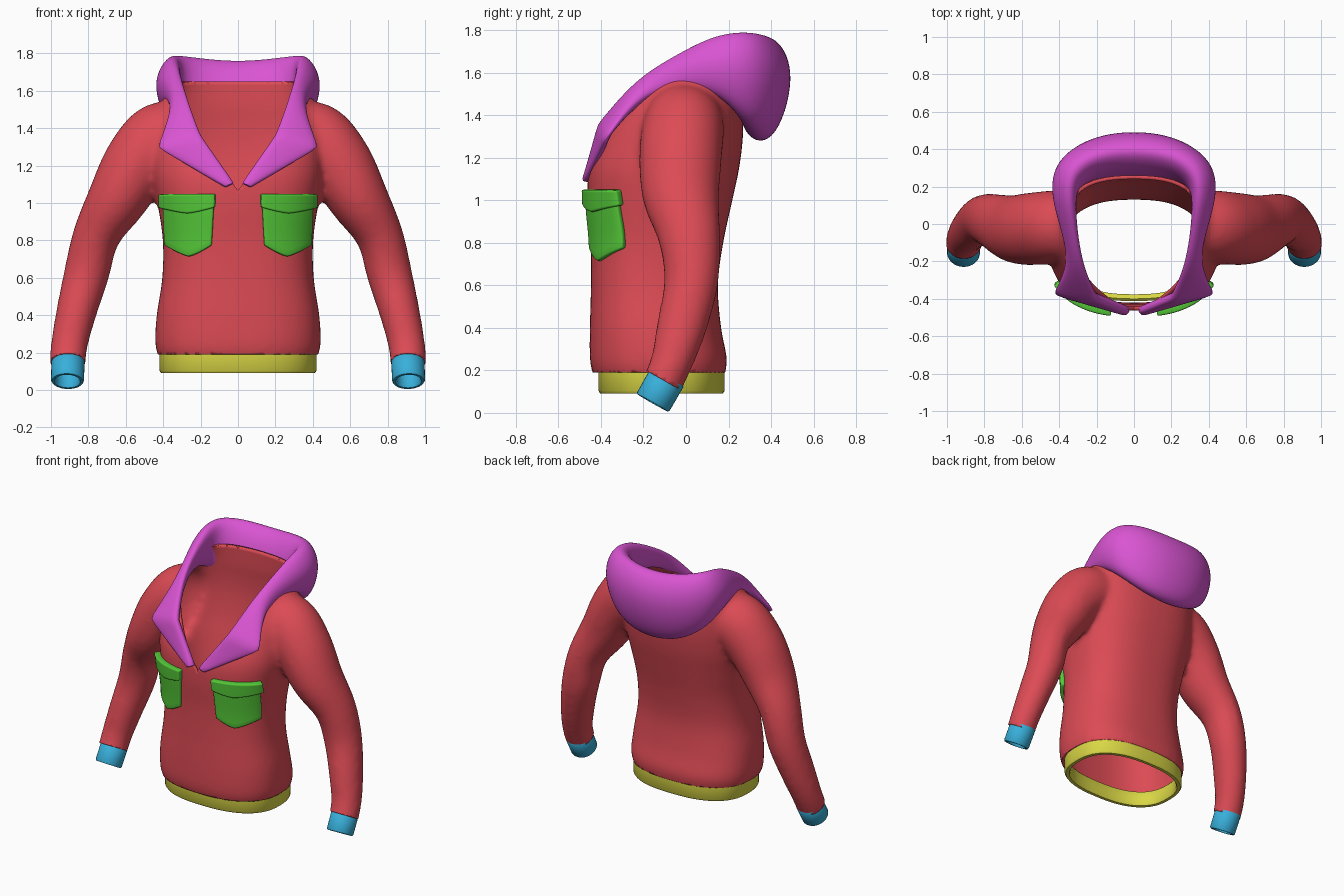
import bpy, bmesh
from math import cos, sin, pi, radians
from mathutils import Vector as V

if "Cube" in bpy.data.objects:
    bpy.data.objects.remove(bpy.data.objects["Cube"])

def material(name, rgb):
    m = bpy.data.materials.new(name)
    m.diffuse_color = (*rgb, 1)
    m.use_nodes = True
    m.node_tree.nodes["Principled BSDF"].inputs["Base Color"].default_value = m.diffuse_color
    return m

RED = material("red", (0.72, 0.07, 0.09))
PINK = material("magenta", (0.70, 0.09, 0.65))
GREEN = material("green", (0.09, 0.58, 0.04))
BLUE = material("blue", (0.04, 0.43, 0.70))
YELLOW = material("yellow", (0.70, 0.68, 0.06))

def make(name, bm, mat, angle=50):
    me = bpy.data.meshes.new(name)
    bm.to_mesh(me)
    bm.free()
    ob = bpy.data.objects.new(name, me)
    bpy.context.collection.objects.link(ob)
    me.materials.append(mat)
    for p in me.polygons:
        p.use_smooth = True
    if angle:
        bpy.ops.object.select_all(action='DESELECT')
        bpy.context.view_layer.objects.active = ob
        ob.select_set(True)
        bpy.ops.object.shade_smooth_by_angle(angle=radians(angle))
    return ob

def spline(rows, n=6):
    """Catmull-Rom through rows of numbers."""
    out = []
    for i in range(len(rows) - 1):
        a, b, c, d = (rows[max(0, min(len(rows) - 1, k))] for k in range(i - 1, i + 3))
        for j in range(n):
            t = j / n
            out.append([0.5 * (2 * q + (r - p) * t + (2 * p - 5 * q + 4 * r - s) * t * t
                        + (3 * q - p - 3 * r + s) * t ** 3) for p, q, r, s in zip(a, b, c, d)])
    return out + [list(rows[-1])]

def loft(bm, rings, loop=False):
    vs = [[bm.verts.new(p) for p in r] for r in rings]
    n = len(vs[0])
    faces = []
    for i in range(len(vs) if loop else len(vs) - 1):
        a, b = vs[i], vs[(i + 1) % len(vs)]
        faces += [bm.faces.new((a[k], a[(k + 1) % n], b[(k + 1) % n], b[k])) for k in range(n)]
    if not loop:
        faces += [bm.faces.new(vs[0]), bm.faces.new(vs[-1])]
    bmesh.ops.recalc_face_normals(bm, faces=faces)
    return vs

def power(c, e):
    return (1 if c >= 0 else -1) * abs(c) ** e

def oval(z, hw, yf, yb, n=64):
    return [(hw * power(cos(2 * pi * k / n), .8),
             (yf + yb) / 2 + (yb - yf) / 2 * power(sin(2 * pi * k / n), .8), z) for k in range(n)]

def circle(c, axis, rs, ry, n=32):
    side = axis.cross(V((0, 1, 0))).normalized()
    up = side.cross(axis).normalized()
    return [c + side * rs * cos(2 * pi * k / n) + up * ry * sin(2 * pi * k / n) for k in range(n)]

# torso: height, half width, front y, back y
torso = spline([(.10, .39, -.40, .16), (.19, .43, -.44, .185), (.26, .442, -.452, .192),
                (.4, .435, -.452, .165), (.6, .405, -.447, .15), (.8, .402, -.448, .175),
                (1.0, .43, -.462, .218), (1.15, .455, -.455, .25), (1.3, .455, -.395, .268),
                (1.42, .44, -.325, .268), (1.52, .41, -.24, .26), (1.6, .37, -.17, .26),
                (1.68, .33, -.10, .26), (1.76, .31, -.08, .26)])
# sleeve: centre x, y, z, radius across, radius in depth
sleeve = spline([(.25, 0, 1.38, .14, .16), (.40, -.01, 1.35, .195, .19), (.53, -.025, 1.22, .185, .195),
                 (.64, -.025, 1.03, .162, .182), (.755, .015, .83, .127, .147), (.81, .025, .62, .121, .128),
                 (.868, -.022, .40, .107, .117), (.905, -.075, .22, .098, .098), (.912, -.15, .06, .095, .095)])

# body: torso and sleeves fused into one smooth skin
bm = bmesh.new()
loft(bm, [oval(*r) for r in torso])
for s in (1, -1):
    pts = [V((s * r[0], r[1], r[2])) for r in sleeve]
    rings = []
    for i, r in enumerate(sleeve):
        axis = (pts[min(i + 1, len(pts) - 1)] - pts[max(i - 1, 0)]).normalized()
        rings.append(circle(pts[i], axis, r[3], r[4]))
    loft(bm, rings)
body = make("body", bm, RED, None)
m = body.modifiers.new("fuse", 'REMESH')
m.mode, m.voxel_size, m.use_smooth_shade = 'VOXEL', .02, True
m = body.modifiers.new("relax", 'SMOOTH')
m.factor, m.iterations = .5, 10
ev = body.evaluated_get(bpy.context.evaluated_depsgraph_get())
bm = bmesh.new()
bm.from_mesh(ev.to_mesh())
body.modifiers.clear()

def cut(co, no, test):
    fs = [f for f in bm.faces if test(f.calc_center_median())]
    geom = list({v for f in fs for v in f.verts}) + list({e for f in fs for e in f.edges}) + fs
    bmesh.ops.bisect_plane(bm, geom=geom, dist=1e-5, plane_co=co, plane_no=no)

def remove(test):
    bmesh.ops.delete(bm, geom=[f for f in bm.faces if test(f.calc_center_median())], context='FACES')

# open hem, wrists and V neck
cut((0, 0, .19), (0, 0, 1), lambda c: abs(c.x) < .6 and c.z < .3)
remove(lambda c: c.z < .19 and abs(c.x) < .6)
AX = V((0, -.49, -.87))
for s in (1, -1):
    wrist = V((s * .91, -.10, .15))
    cut(wrist, AX, lambda c: c.x * s > .7 and c.z < .4)
    remove(lambda c: c.x * s > .7 and c.z < .4 and (c - wrist).dot(AX) > 0)
    cut((s * .01, 0, 1.08), (s, 0, -.75), lambda c: abs(c.x) < .4 and c.z > 1 and c.y < .15)
    cut((s * .32, 0, 1.5), (1, 0, 0), lambda c: abs(c.x) < .4 and c.z > 1.4 and c.y < .15)
cut((0, .12, 0), (0, 1, 0), lambda c: abs(c.x) < .4 and c.z > 1.4)
cut((0, 0, 1.65), (0, 0, 1), lambda c: abs(c.x) < .4 and c.z > 1.5)
remove(lambda c: c.z > 1.65 or (c.z > 1.05 and c.y < .12
                                and abs(c.x) < min(.32, .01 + .75 * (c.z - 1.08))))
bm.to_mesh(body.data)
bm.free()
for p in body.data.polygons:
    p.use_smooth = True
m = body.modifiers.new("cloth", 'SOLIDIFY')
m.thickness, m.offset = .02, -1

# waistband: hollow band with rounded edges
bm = bmesh.new()
loft(bm, [oval(z, .42 - d, -.412 + d, .182 - d) for z, d in
          ((.20, .03), (.205, .012), (.195, 0), (.105, 0), (.092, .008), (.092, .03), (.105, .036), (.19, .036))], True)
make("waistband", bm, YELLOW)

# cuffs
for s, side in ((1, "right"), (-1, "left")):
    bm = bmesh.new()
    a, b = V((s * .908, -.088, .168)), V((s * .912, -.157, .047))
    loft(bm, [circle(a.lerp(b, t), (b - a).normalized(), r, r) for t, r in
              ((0, .07), (-.04, .08), (.02, .089), (.94, .088), (1, .083), (1, .07), (.93, .064), (.1, .064))], True)
    make("cuff_" + side, bm, BLUE)

# pockets and flaps wrapped on the chest
def chest_y(x, z):
    i = max(k for k in range(len(torso) - 1) if torso[k][0] <= z)
    a, b = torso[i], torso[i + 1]
    t = (z - a[0]) / (b[0] - a[0])
    hw, yf, yb = (a[k] + (b[k] - a[k]) * t for k in (1, 2, 3))
    return (yf + yb) / 2 - (yb - yf) / 2 * max(0, 1 - (abs(x) / hw) ** 2.5) ** .4

def panel(name, s, x0, x1, taper, top, corner, tip, thick):
    bm = bmesh.new()
    n, rows = 12, 8
    grid = []
    for j in range(rows + 1):
        line = []
        for i in range(n + 1):
            u = 2 * i / n - 1
            low = tip + (corner - tip) * abs(u) ** 1.3
            z = top + (low - top) * j / rows
            x = (x0 + x1) / 2 + u * (x1 - x0) / 2 * (1 - taper * j / rows)
            line.append(bm.verts.new((s * x, chest_y(x, z) + .012, z)))
        grid.append(line)
    for j in range(rows):
        for i in range(n):
            q = (grid[j][i], grid[j + 1][i], grid[j + 1][i + 1], grid[j][i + 1])
            bm.faces.new(q if s > 0 else q[::-1])
    ob = make(name, bm, GREEN)
    m = ob.modifiers.new("thickness", 'SOLIDIFY')
    m.thickness, m.offset = thick, 1
    m = ob.modifiers.new("round", 'BEVEL')
    m.width, m.segments, m.limit_method, m.angle_limit = .008, 2, 'ANGLE', radians(50)

for s, side in ((1, "right"), (-1, "left")):
    panel("pocket_" + side, s, .125, .383, .10, 1.02, .775, .715, .032)
    panel("pocket_flap_" + side, s, .118, .392, .02, 1.05, .978, .948, .046)

# hood: half of a folded roll, sections run from back centre to the front tip
sections = [
    [(0, .25, 1.62), (0, .35, 1.75), (0, .43, 1.77), (0, .54, 1.60), (0, .42, 1.22), (0, .24, 1.30)],
    [(.2, .24, 1.62), (.19, .33, 1.77), (.22, .41, 1.79), (.25, .50, 1.60), (.2, .40, 1.25), (.19, .24, 1.33)],
    [(.3, .18, 1.6), (.3, .24, 1.79), (.37, .32, 1.81), (.45, .35, 1.64), (.38, .32, 1.38), (.33, .2, 1.42)],
    [(.32, .08, 1.57), (.3, .12, 1.75), (.37, .15, 1.81), (.47, .17, 1.68), (.43, .15, 1.52), (.36, .1, 1.52)],
    [(.32, -.08, 1.54), (.29, -.06, 1.66), (.33, -.04, 1.70), (.39, -.04, 1.65), (.39, -.03, 1.55), (.35, -.06, 1.52)],
    [(.27, -.24, 1.45), (.26, -.25, 1.54), (.28, -.25, 1.57), (.33, -.24, 1.56), (.36, -.2, 1.5), (.31, -.21, 1.46)],
    [(.2, -.36, 1.35), (.19, -.41, 1.36), (.24, -.42, 1.36), (.43, -.39, 1.3), (.44, -.36, 1.29), (.3, -.34, 1.33)],
    [(.02, -.44, 1.1), (.02, -.475, 1.11), (.04, -.49, 1.1), (.07, -.49, 1.09), (.07, -.46, 1.08), (.05, -.44, 1.09)]]
bm = bmesh.new()
rings = loft(bm, sections)
bm.faces.ensure_lookup_table()
bmesh.ops.delete(bm, geom=[f for f in bm.faces if all(abs(v.co.x) < 1e-6 for v in f.verts)], context='FACES_ONLY')
crease = bm.edges.layers.float.new("crease_edge")
for ring, c in ((rings[6], .75), (rings[7], .8)):
    for k in range(6):
        bm.edges.get((ring[k], ring[(k + 1) % 6]))[crease] = c
hood = make("hood", bm, PINK, None)
m = hood.modifiers.new("mirror", 'MIRROR')
m.use_clip = True
m = hood.modifiers.new("smooth", 'SUBSURF')
m.levels = m.render_levels = 3
